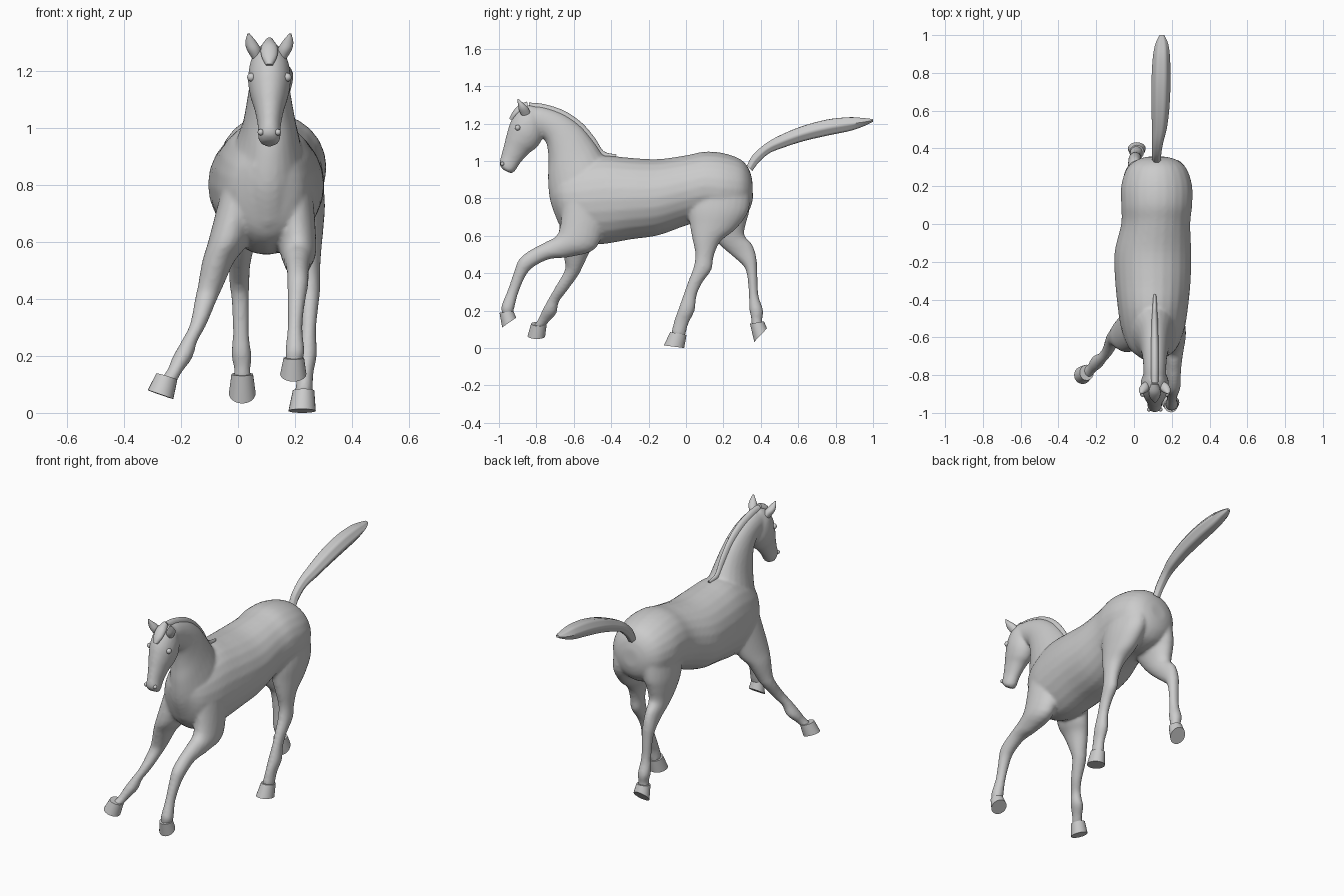
import bpy, bmesh, math
from mathutils import Vector

SIDES = 24


def spline(a, b, c, d, t):
    return 0.5 * (2*b + (c - a)*t + (2*a - 5*b + 4*c - d)*t*t + (3*b - a - 3*c + d)*t**3)


def loft(bm, rows, steps=4, groove=0.0):
    """Row = x centre, front/top (y, z), back/bottom (y, z), half width, [sideways tilt]."""
    rows = [Vector((tuple(r) + (0.0,))[:7]) for r in rows]
    fine = []
    for i in range(len(rows) - 1):
        a, d = rows[max(i - 1, 0)], rows[min(i + 2, len(rows) - 1)]
        fine += [spline(a, rows[i], rows[i + 1], d, k / steps) for k in range(steps)]
    fine.append(rows[-1])
    rings = []
    for x, y1, z1, y2, z2, w, tilt in fine:
        mid = Vector((x, (y1 + y2) / 2, (z1 + z2) / 2))
        up = Vector((0, (y1 - y2) / 2, (z1 - z2) / 2))
        side = Vector((w, 0, w * tilt))
        ring = []
        for k in range(SIDES):
            a = 2 * math.pi * k / SIDES
            r = 1 + groove * math.cos(6 * a)
            ring.append(bm.verts.new(mid + r * (side * math.cos(a) + up * math.sin(a))))
        rings.append(ring)
    faces = [bm.faces.new(rings[0]), bm.faces.new(rings[-1])]
    for p, q in zip(rings, rings[1:]):
        for k in range(SIDES):
            n = (k + 1) % SIDES
            faces.append(bm.faces.new((p[k], p[n], q[n], q[k])))
    bmesh.ops.recalc_face_normals(bm, faces=faces)


def finish(name, bm, angle=50):
    me = bpy.data.meshes.new(name)
    bm.to_mesh(me)
    bm.free()
    ob = bpy.data.objects.new(name, me)
    bpy.context.collection.objects.link(ob)
    bpy.ops.object.select_all(action='DESELECT')
    bpy.context.view_layer.objects.active = ob
    ob.select_set(True)
    bpy.ops.object.shade_smooth_by_angle(angle=math.radians(angle))
    return ob


def part(name, rows, **kw):
    bm = bmesh.new()
    loft(bm, rows, **kw)
    return finish(name, bm)


# Barrel, chest and rump
torso = [
    (.10, -.728, .90, -.69, .70, .06), (.10, -.67, .95, -.65, .62, .125),
    (.10, -.57, 1.0, -.56, .565, .165), (.10, -.45, 1.03, -.45, .555, .185),
    (.10, -.30, 1.017, -.30, .58, .20), (.10, -.15, 1.01, -.15, .602, .203),
    (.115, 0, 1.03, 0, .655, .183), (.12, .10, 1.05, .10, .68, .188),
    (.12, .20, 1.042, .20, .67, .188), (.12, .29, 1.01, .29, .69, .16),
    (.12, .335, .96, .34, .74, .11), (.12, .354, .90, .358, .80, .05)]
# Neck, from withers to poll
neck = [
    (.105, -.40, .99, -.68, .66, .13), (.105, -.445, 1.035, -.725, .78, .12),
    (.11, -.49, 1.10, -.738, .90, .095), (.11, -.56, 1.185, -.735, 1.0, .078),
    (.11, -.65, 1.25, -.745, 1.09, .066), (.11, -.76, 1.29, -.775, 1.13, .06),
    (.11, -.84, 1.295, -.82, 1.15, .058)]
# Head, from poll to lips
head = [
    (.11, -.83, 1.302, -.775, 1.24, .04), (.11, -.89, 1.28, -.762, 1.17, .067),
    (.11, -.935, 1.215, -.77, 1.115, .075), (.11, -.957, 1.15, -.80, 1.07, .066),
    (.11, -.972, 1.09, -.84, 1.04, .052), (.11, -.988, 1.03, -.885, .99, .041),
    (.11, -.998, .985, -.915, .945, .039), (.11, -.98, .955, -.935, .933, .028)]
# Legs
fore_plus = [
    (.19, -.66, .80, -.42, .70, .075), (.21, -.68, .62, -.48, .535, .065),
    (.21, -.75, .567, -.62, .487, .049), (.21, -.83, .525, -.73, .475, .039),
    (.21, -.892, .475, -.82, .43, .037), (.205, -.922, .40, -.86, .38, .031),
    (.20, -.953, .31, -.898, .29, .026), (.20, -.987, .225, -.92, .205, .034),
    (.197, -.985, .19, -.928, .18, .029), (.195, -.985, .16, -.93, .17, .03)]
fore_minus = [
    (.01, -.66, .80, -.42, .70, .075), (-.035, -.68, .62, -.47, .58, .07),
    (-.07, -.665, .54, -.51, .52, .056), (-.095, -.648, .46, -.55, .44, .045),
    (-.112, -.65, .41, -.575, .39, .039), (-.14, -.703, .32, -.64, .30, .029),
    (-.17, -.737, .26, -.68, .245, .028), (-.195, -.767, .205, -.693, .185, .035),
    (-.222, -.79, .155, -.733, .14, .028), (-.25, -.82, .11, -.76, .105, .033)]
hind_plus = [
    (.20, .03, .90, .34, .86, .09), (.22, .01, .75, .337, .74, .085),
    (.232, .02, .66, .27, .64, .068), (.243, .035, .58, .185, .57, .05),
    (.25, .05, .50, .148, .49, .038), (.252, .04, .43, .137, .42, .036),
    (.25, .013, .36, .088, .35, .03), (.247, -.012, .29, .057, .28, .027),
    (.243, -.04, .21, .046, .20, .034), (.237, -.062, .15, .013, .13, .028),
    (.23, -.08, .075, -.005, .06, .032)]
hind_minus = [
    (.04, .04, .90, .34, .86, .09), (.02, .05, .74, .34, .74, .082),
    (.01, .10, .64, .325, .68, .066), (.007, .17, .56, .312, .605, .05),
    (.005, .25, .49, .355, .552, .038), (.005, .308, .437, .377, .48, .035),
    (.008, .328, .38, .382, .39, .03), (.01, .336, .28, .388, .28, .028),
    (.012, .338, .21, .413, .20, .035), (.015, .348, .16, .407, .15, .029),
    (.015, .352, .11, .41, .12, .032)]

# Fuse the flesh into one smooth skin
bm = bmesh.new()
for rows in (torso, neck, head, fore_plus, fore_minus, hind_plus, hind_minus):
    loft(bm, rows)
body = finish("horse_body", bm)
remesh = body.modifiers.new("fuse", 'REMESH')
remesh.mode = 'VOXEL'
remesh.voxel_size = 0.009
remesh.use_smooth_shade = True
soft = body.modifiers.new("soften", 'SMOOTH')
soft.factor = 0.5
soft.iterations = 6

# Hooves: coronet ring, then sole ring
hooves = {
    "fore_hoof_plus": [(.196, -.997, .188, -.923, .198, .036), (.194, -.983, .11, -.908, .162, .046)],
    "fore_hoof_minus": [(-.25, -.828, .13, -.745, .125, .037, -.3), (-.272, -.847, .065, -.753, .063, .045, -.35)],
    "hind_hoof_plus": [(.23, -.085, .085, .003, .07, .038), (.225, -.118, .014, -.01, 0, .048)],
    "hind_hoof_minus": [(.015, .342, .13, .417, .142, .038), (.015, .365, .033, .433, .105, .047)]}
for name, rows in hooves.items():
    part(name, rows, steps=2)

# Tail, streaming behind
part("tail", [
    (.12, .325, .975, .355, .945, .022), (.12, .355, 1.03, .388, .99, .023),
    (.125, .42, 1.09, .445, 1.04, .028), (.135, .50, 1.137, .52, 1.07, .037),
    (.14, .62, 1.187, .63, 1.105, .045), (.143, .75, 1.222, .76, 1.135, .047),
    (.145, .87, 1.235, .88, 1.16, .043), (.147, .95, 1.23, .955, 1.187, .032),
    (.148, 1.0, 1.224, 1.0, 1.21, .012)], groove=.07)

# Mane crest and forelock
part("mane", [
    (.11, -.37, 1.035, -.39, 1.0, .008), (.11, -.44, 1.052, -.48, 1.01, .014),
    (.11, -.485, 1.12, -.54, 1.07, .018), (.11, -.555, 1.202, -.60, 1.14, .02),
    (.11, -.65, 1.268, -.67, 1.20, .022), (.11, -.76, 1.304, -.76, 1.24, .022),
    (.11, -.84, 1.312, -.83, 1.26, .02)])
part("forelock", [
    (.11, -.85, 1.318, -.84, 1.27, .018), (.11, -.895, 1.298, -.87, 1.26, .03),
    (.11, -.928, 1.26, -.90, 1.24, .027), (.11, -.945, 1.225, -.92, 1.215, .012)])

# Ears, eyes and nostrils on both sides of the head
for s, tag in ((-1, "minus"), (1, "plus")):
    part("ear_" + tag, [
        (.11 + s*.042, -.875, 1.235, -.83, 1.255, .018), (.11 + s*.055, -.893, 1.27, -.845, 1.285, .025),
        (.11 + s*.065, -.898, 1.30, -.868, 1.307, .019), (.11 + s*.073, -.902, 1.33, -.895, 1.332, .004)])
    for name, pos, r in (("eye_", (.063, -.90, 1.178), .015), ("nostril_", (.03, -.982, .985), .011)):
        bm = bmesh.new()
        bmesh.ops.create_uvsphere(bm, u_segments=16, v_segments=10, radius=r)
        bmesh.ops.translate(bm, verts=bm.verts, vec=(.11 + s*pos[0], pos[1], pos[2]))
        finish(name + tag, bm)
